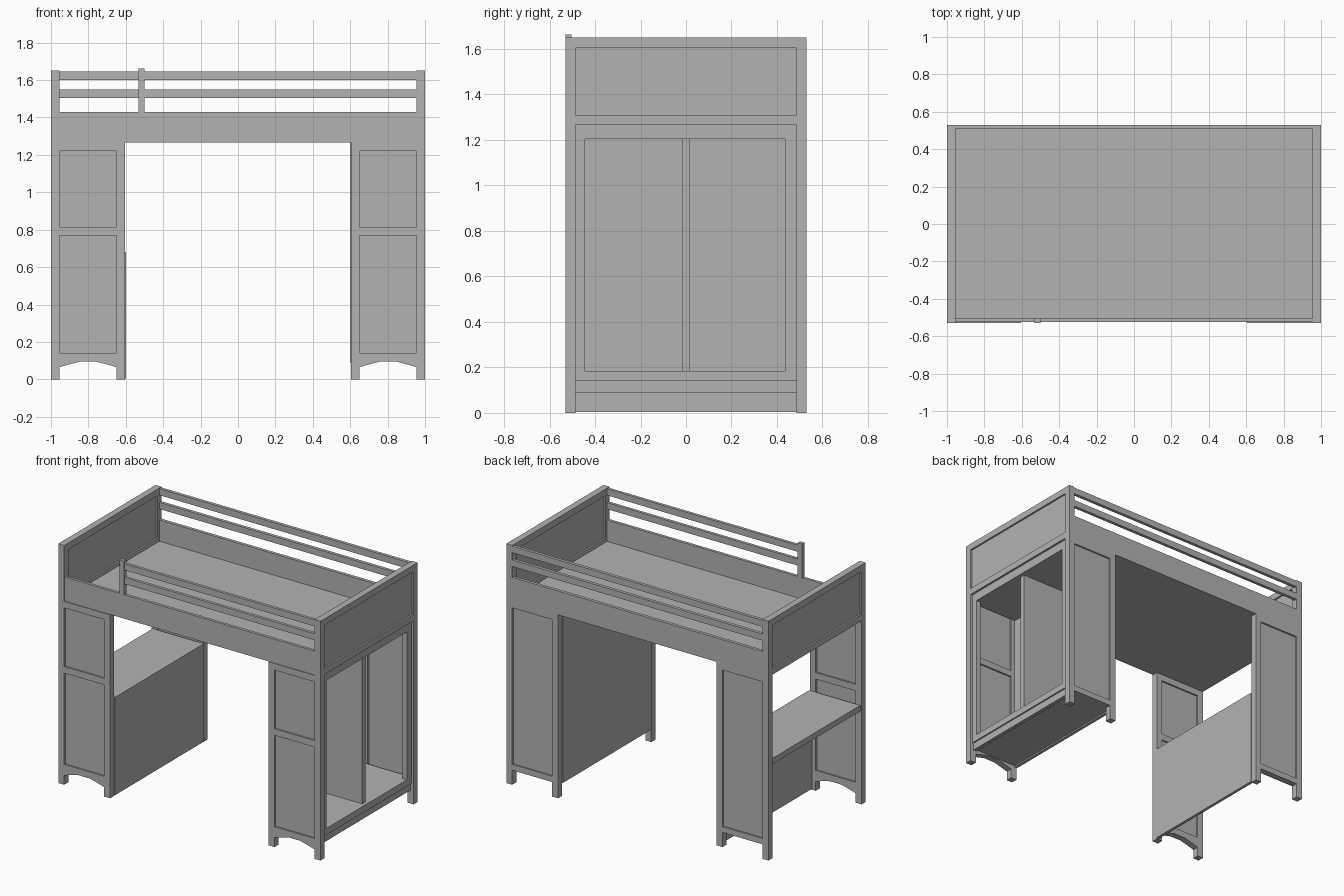
import bpy
import bmesh

cube = bpy.data.objects.get("Cube")
if cube:
    bpy.data.objects.remove(cube, do_unlink=True)

grey = bpy.data.materials.new("warm_grey")
grey.use_nodes = True
colour = (0.45, 0.45, 0.45, 1)
grey.diffuse_color = colour
grey.node_tree.nodes["Principled BSDF"].inputs["Base Color"].default_value = colour


def prism(name, outline, axis, lo, hi):
    """Extrude an outline between lo and hi; it is (x, z) along y or (y, z) along x."""
    bm = bmesh.new()
    place = (lambda a, b, d: (a, d, b)) if axis == "y" else (lambda a, b, d: (d, a, b))
    face = bm.faces.new([bm.verts.new(place(a, b, lo)) for a, b in outline])
    moved = bmesh.ops.extrude_face_region(bm, geom=[face])["geom"]
    shift = (0, hi - lo, 0) if axis == "y" else (hi - lo, 0, 0)
    verts = [v for v in moved if isinstance(v, bmesh.types.BMVert)]
    bmesh.ops.translate(bm, verts=verts, vec=shift)
    bmesh.ops.recalc_face_normals(bm, faces=bm.faces)
    mesh = bpy.data.meshes.new(name)
    bm.to_mesh(mesh)
    bm.free()
    mesh.materials.append(grey)
    obj = bpy.data.objects.new(name, mesh)
    bpy.context.collection.objects.link(obj)
    return obj


def box(name, x, y, z):
    return prism(name, [(x[0], z[0]), (x[1], z[0]), (x[1], z[1]), (x[0], z[1])], "y", *y)


def mitred_frame(name, a, b, width, axis, lo, hi):
    """Four mitred boards around a rectangle."""
    outer = [(a[0], b[0]), (a[1], b[0]), (a[1], b[1]), (a[0], b[1])]
    inner = [(a[0] + width, b[0] + width), (a[1] - width, b[0] + width),
             (a[1] - width, b[1] - width), (a[0] + width, b[1] - width)]
    for i, part in enumerate(("bottom", "back", "top", "front")):
        j = (i + 1) % 4
        prism(f"{name}_{part}", [outer[i], outer[j], inner[j], inner[i]], axis, lo, hi)


W, D = 1.0, 0.53          # half width and half depth
INNER = 0.605             # inner edge of each support
T = 0.045                 # board thickness
DECK = 1.265              # underside of the bed
IN = D - T                # inside face of front and back panels


def support_panel(name, side, front):
    """Framed panel on two feet; the front one has a middle rail and an arch."""
    lo, hi = (-D, -IN) if front else (IN, D)
    a, b = side * W, side * INNER
    ai, bi = a - side * T, b + side * T
    top = DECK - T
    prism(name + "_outer_stile", [(a, 0), (ai, 0), (ai, top), (a, DECK)], "y", lo, hi)
    prism(name + "_inner_stile", [(b, 0), (bi, 0), (bi, top), (b, DECK)], "y", lo, hi)
    prism(name + "_top_rail", [(a, DECK), (b, DECK), (bi, top), (ai, top)], "y", lo, hi)
    xs = sorted((ai, bi))
    if front:
        box(name + "_middle_rail", xs, (lo, hi), (0.77, 0.815))
        run = xs[1] - xs[0]
        arch = [(xs[0] + run * t, z) for t, z in
                ((0, 0.065), (0.18, 0.081), (0.36, 0.095), (0.64, 0.095), (0.82, 0.081), (1, 0.065))]
    else:
        arch = [(xs[0], 0.1), (xs[1], 0.1)]
    prism(name + "_bottom_rail", arch + [(xs[1], 0.14), (xs[0], 0.14)], "y", lo, hi)
    box(name + "_field", xs, (lo + 0.012, hi - 0.012), (0.14, top))


for side, word in ((1, "left"), (-1, "right")):
    support_panel(word + "_front_support", side, True)
    support_panel(word + "_back_support", side, False)
    # Framed bed end
    ends = sorted((side * W, side * (W - T)))
    mitred_frame(word + "_bed_end", (-D, D), (DECK, 1.65), T, "x", *ends)
    box(word + "_bed_end_field", (ends[0] + 0.012, ends[1] - 0.012),
        (-IN, IN), (DECK + T, 1.65 - T))

# Bed deck, side boards and guard rails
L = W - T
box("bed_deck", (-L, L), (-0.51, 0.51), (DECK, 1.283))
for word, y, start in (("front", (-0.525, -0.505), -0.515), ("back", (0.508, D), -L)):
    box(word + "_side_board", (-L, L), y, (DECK, 1.43))
    box(word + "_lower_guard_rail", (start, L), y, (1.505, 1.55))
    box(word + "_upper_guard_rail", (start, L), y, (1.6, 1.645))
box("guard_rail_post", (-0.533, -0.5), (-D, -0.503), (1.43, 1.663))

# Open wardrobe in the left support
box("wardrobe_back", (0.6, 0.62), (-IN, IN), (0.09, DECK))
box("wardrobe_floor", (0.62, 0.96), (-IN, IN), (0.1, 0.185))
box("wardrobe_top", (0.62, 0.96), (-IN, IN), (1.205, DECK))
box("wardrobe_divider", (0.62, 0.96), (-0.018, 0.016), (0.185, 1.205))
box("wardrobe_toe_rail", (0.95, 0.975), (-IN, IN), (0.09, 0.14))
for word, y in (("front", (-IN, -0.443)), ("back", (0.436, IN))):
    box(f"wardrobe_{word}_stile", (0.95, 0.985), y, (0.14, DECK))
for word, z in (("lower", (0.14, 0.185)), ("upper", (1.205, DECK))):
    box(f"wardrobe_{word}_rail", (0.95, 0.985), (-0.443, 0.436), z)

# Desk in the right support
box("desk_panel", (-0.62, -0.6), (-IN, IN), (0.005, 0.64))
box("desk_top", (-0.99, -0.6), (-IN, IN), (0.64, 0.68))
